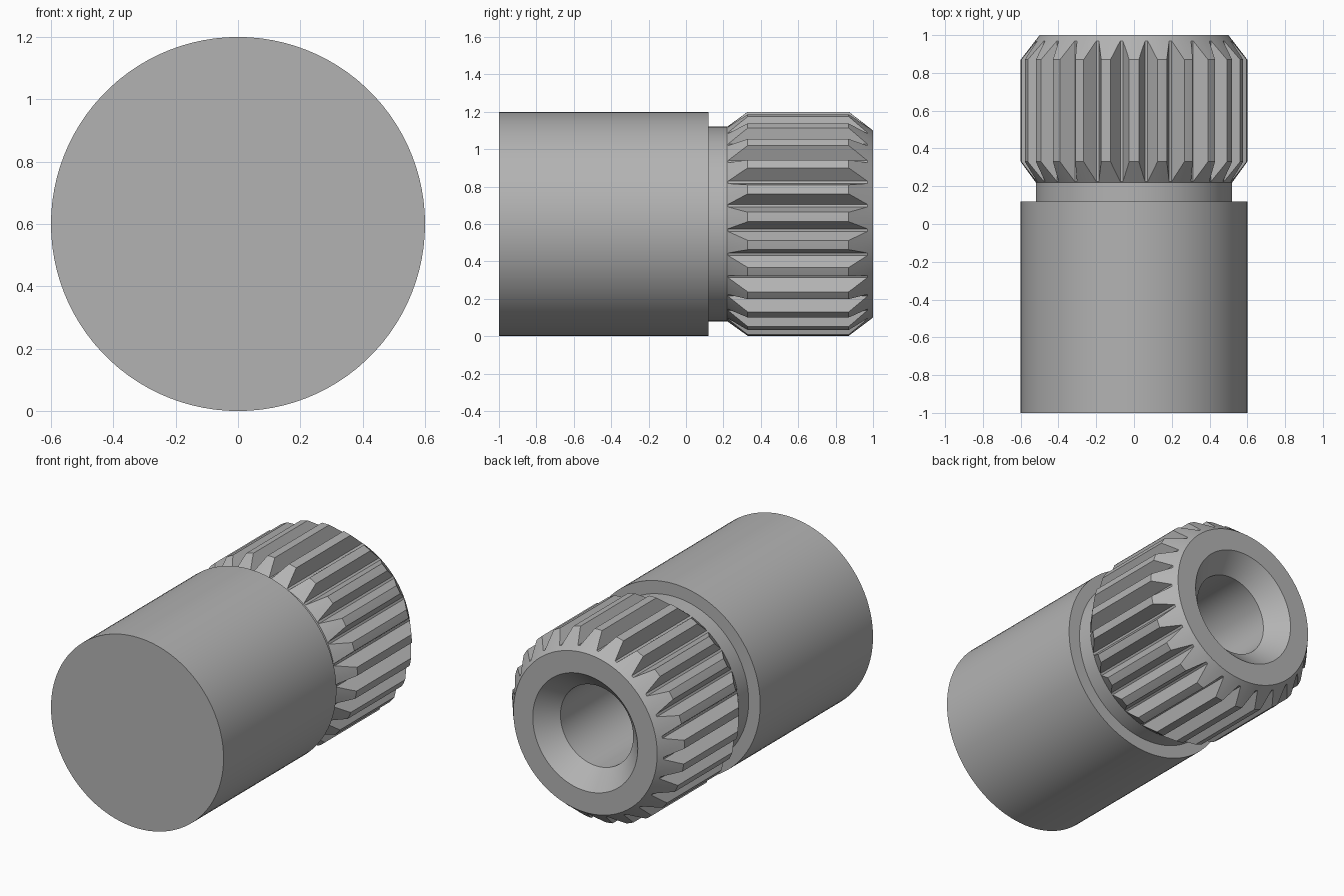
import bpy, bmesh
from math import cos, sin, radians, pi

TEETH = 25
SEGMENTS = 100
AXIS_Z = 0.6

if "Cube" in bpy.data.objects:
    bpy.data.objects.remove(bpy.data.objects["Cube"], do_unlink=True)

steel = bpy.data.materials.new("grey steel")
steel.use_nodes = True
steel.diffuse_color = (0.45, 0.45, 0.45, 1)
steel.node_tree.nodes["Principled BSDF"].inputs["Base Color"].default_value = steel.diffuse_color


def on_axis(angle, radius, y, side=0.0):
    """Point around the shaft: angle from the top, side = tangential offset."""
    return (radius * sin(angle) + side * cos(angle), y,
            AXIS_Z + radius * cos(angle) - side * sin(angle))


def finish(name, bm):
    bmesh.ops.recalc_face_normals(bm, faces=bm.faces)
    mesh = bpy.data.meshes.new(name)
    bm.to_mesh(mesh)
    bm.free()
    mesh.materials.append(steel)
    obj = bpy.data.objects.new(name, mesh)
    bpy.context.collection.objects.link(obj)
    return obj


def lathe(name, profile):
    """Revolve (radius, y) points into a closed solid, with caps at both ends."""
    bm = bmesh.new()
    rings = [[bm.verts.new(on_axis(2 * pi * i / SEGMENTS, r, y)) for i in range(SEGMENTS)]
             for r, y in profile]
    for a, b in zip(rings, rings[1:]):
        for i in range(SEGMENTS):
            j = (i + 1) % SEGMENTS
            bm.faces.new((a[i], a[j], b[j], b[i]))
    bm.faces.new(rings[0])
    bm.faces.new(rings[-1])
    return finish(name, bm)


# Turned shaft: plain body, neck, chamfered head, countersink and blind bore
shaft = lathe("splined_shaft", [
    (0.6, -1), (0.6, 0.12), (0.52, 0.12), (0.52, 0.22), (0.6, 0.33), (0.6, 0.87),
    (0.5, 1), (0.365, 1), (0.253, 0.885), (0.253, 0.25)])

# Tapered groove prisms, one between each pair of teeth
bm = bmesh.new()
floor_r, floor_w, rim_w = 0.523, 0.007, 0.05
rim_r = 0.598
top_r = 0.66
top_w = floor_w + (rim_w - floor_w) * (top_r - floor_r) / (rim_r - floor_r)
section = [(floor_r, -floor_w), (floor_r, floor_w), (top_r, top_w), (top_r, -top_w)]
for k in range(TEETH):
    angle = 2 * pi * (k + 0.5) / TEETH
    ends = [[bm.verts.new(on_axis(angle, r, y, w)) for r, w in section] for y in (0.18, 1.05)]
    for end in ends:
        bm.faces.new(end)
    for i in range(4):
        j = (i + 1) % 4
        bm.faces.new((ends[0][i], ends[0][j], ends[1][j], ends[1][i]))
cutter = finish("groove_cutter", bm)
cutter.hide_render = True

# Cut the grooves, then remove the helper
cut = shaft.modifiers.new("grooves", 'BOOLEAN')
cut.operation = 'DIFFERENCE'
cut.solver = 'EXACT'
cut.object = cutter
bpy.ops.object.select_all(action='DESELECT')
shaft.select_set(True)
bpy.context.view_layer.objects.active = shaft
bpy.ops.object.modifier_apply(modifier=cut.name)
bpy.data.objects.remove(cutter, do_unlink=True)

bpy.ops.object.shade_smooth_by_angle(angle=radians(20))
